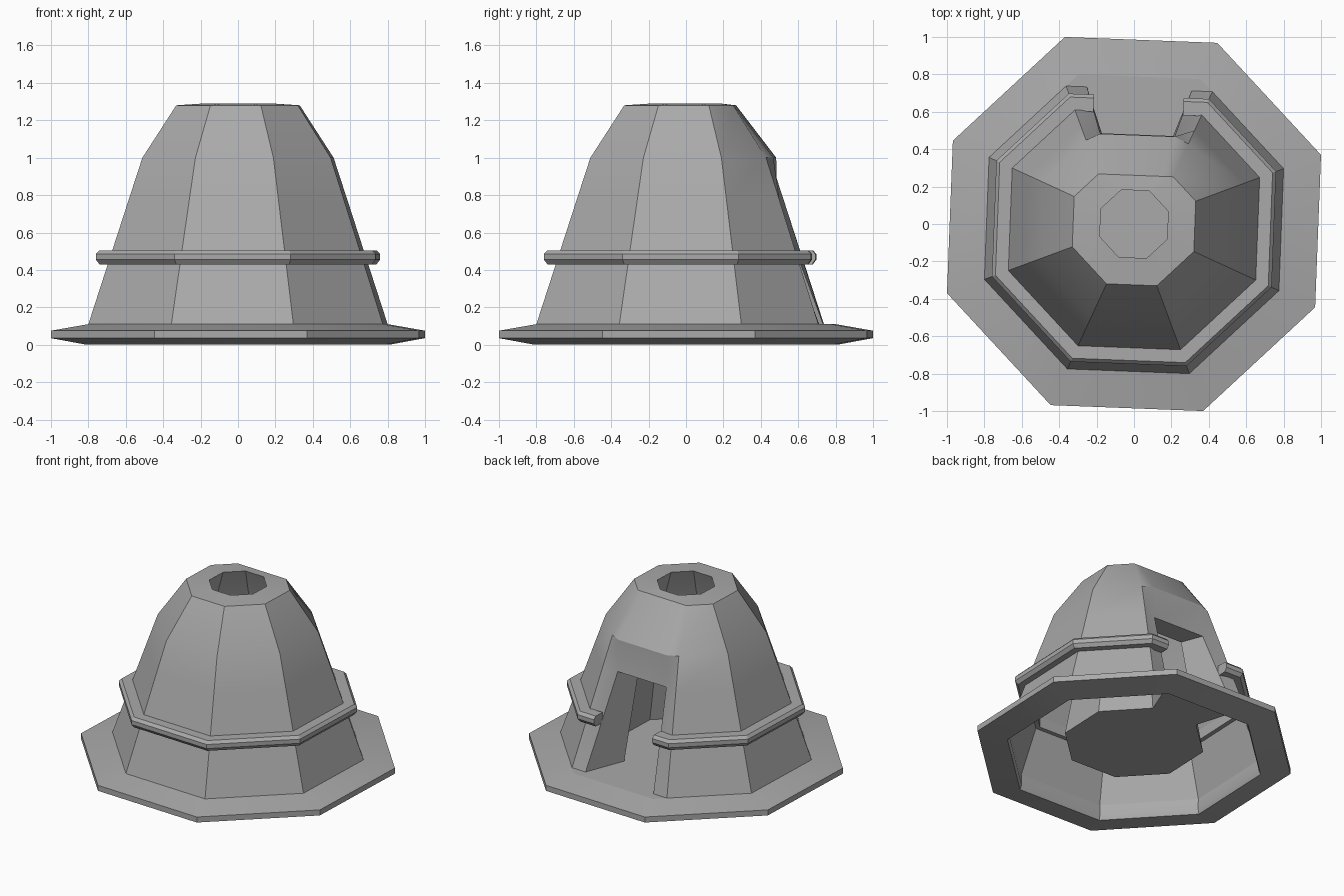
import bpy, bmesh, math
from mathutils import Vector

cube = bpy.data.objects.get("Cube")
if cube:
    bpy.data.objects.remove(cube, do_unlink=True)

stone = bpy.data.materials.new("grey_stone")
stone.use_nodes = True
GREY = (0.4, 0.4, 0.4, 1)
stone.diffuse_color = GREY
stone.node_tree.nodes["Principled BSDF"].inputs["Base Color"].default_value = GREY

TURN = math.radians(20.3)          # twist of the octagon
BACK = TURN + math.radians(67.5)   # direction of the doorway side
NORMAL = Vector((math.cos(BACK), math.sin(BACK), 0))
LEFTWARD = Vector((-math.sin(BACK), math.cos(BACK), 0))
INSET = 0.065                      # how far the doorway side is cut back
FLOOR = 0.11


def corner(r, k, z):
    a = TURN + k * math.pi / 4
    return Vector((r * math.cos(a), r * math.sin(a), z))


def octagon(r, z):
    return [corner(r, k, z) for k in range(8)]


def outer_path(r, z, half, depth=None):
    """Ten points from one door jamb round the outside to the other."""
    t = INSET / (r * 0.541)
    if depth is None:
        depth = r * math.cos(math.pi / 8) - INSET
    mid = NORMAL * depth + Vector((0, 0, z))
    return ([mid + LEFTWARD * half, corner(r, 2, z).lerp(corner(r, 3, z), t)]
            + [corner(r, k, z) for k in range(3, 9)]
            + [corner(r, 1, z).lerp(corner(r, 0, z), t), mid - LEFTWARD * half])


def inner_path(r, z):
    """Ten matching points round the room, doorway corners first and last."""
    return ([corner(r, 2, z), corner(r, 2, z).lerp(corner(r, 3, z), 0.15)]
            + [corner(r, k, z) for k in range(3, 9)]
            + [corner(r, 1, z).lerp(corner(r, 0, z), 0.15), corner(r, 1, z)])


def strip(bm, a, b, closed=True):
    n = len(a)
    for i in range(n if closed else n - 1):
        j = (i + 1) % n
        bm.faces.new((a[i], a[j], b[j], b[i]))


def add_ring(bm, points):
    return [bm.verts.new(p) for p in points]


def finish(bm, name, fix_normals=True):
    if fix_normals:
        bmesh.ops.recalc_face_normals(bm, faces=bm.faces[:])
    mesh = bpy.data.meshes.new(name)
    bm.to_mesh(mesh)
    bm.free()
    mesh.materials.append(stone)
    obj = bpy.data.objects.new(name, mesh)
    bpy.context.collection.objects.link(obj)
    bpy.ops.object.select_all(action="DESELECT")
    obj.select_set(True)
    bpy.context.view_layer.objects.active = obj
    bpy.ops.object.shade_smooth_by_angle(angle=math.radians(30))


# Hollow tapering walls with a doorway and a smoke hole
bm = bmesh.new()
outer = [add_ring(bm, p) for p in (
    outer_path(0.853, FLOOR, 0.28),
    outer_path(0.625, 0.77, 0.2, 0.478),
    outer_path(0.545, 1.0, 0.2, 0.475),
    outer_path(0.352, 1.28, 0.15))]
inner = [add_ring(bm, inner_path(r, z)) for r, z in
         ((0.47, FLOOR), (0.355, 0.77), (0.31, 1.0), (0.195, 1.29))]
for rings in (outer, inner):
    for i in range(3):
        strip(bm, rings[i], rings[i + 1], closed=i > 0)
strip(bm, outer[3], inner[3])
# Door jambs and underside of the lintel
for e in (0, 9):
    bm.faces.new((outer[0][e], outer[1][e], inner[1][e], inner[0][e]))
bm.faces.new((outer[1][0], outer[1][9], inner[1][9], inner[1][0]))
finish(bm, "walls")

# Wide sloping base rim, open underneath
bm = bmesh.new()
rim = [add_ring(bm, octagon(r, z)) for r, z in
       ((0.853, FLOOR), (1.066, 0.075), (1.066, 0.035), (0.862, 0), (0.85, 0.03))]
for i in range(5):
    strip(bm, rim[i], rim[(i + 1) % 5])
finish(bm, "base_rim")

# Room floor and doorway threshold
bm = bmesh.new()
room = add_ring(bm, octagon(0.47, FLOOR))
bm.faces.new(room)
path = add_ring(bm, outer_path(0.853, FLOOR, 0.28))
edge = add_ring(bm, [corner(0.853, 2, FLOOR), corner(0.853, 1, FLOOR)])
bm.faces.new((edge[0], path[1], path[0], room[2], room[1], path[9], path[8], edge[1]))
finish(bm, "floor", fix_normals=False)

# Raised band round the walls, broken at the doorway
bm = bmesh.new()
band = [add_ring(bm, outer_path(r, z, 0.24)) for r, z in
        ((0.71, 0.43), (0.79, 0.43), (0.81, 0.455),
         (0.81, 0.485), (0.79, 0.505), (0.71, 0.505))]
for i in range(6):
    strip(bm, band[i], band[(i + 1) % 6], closed=False)
for e in (0, 9):
    bm.faces.new([ring[e] for ring in band])
finish(bm, "wall_band")
